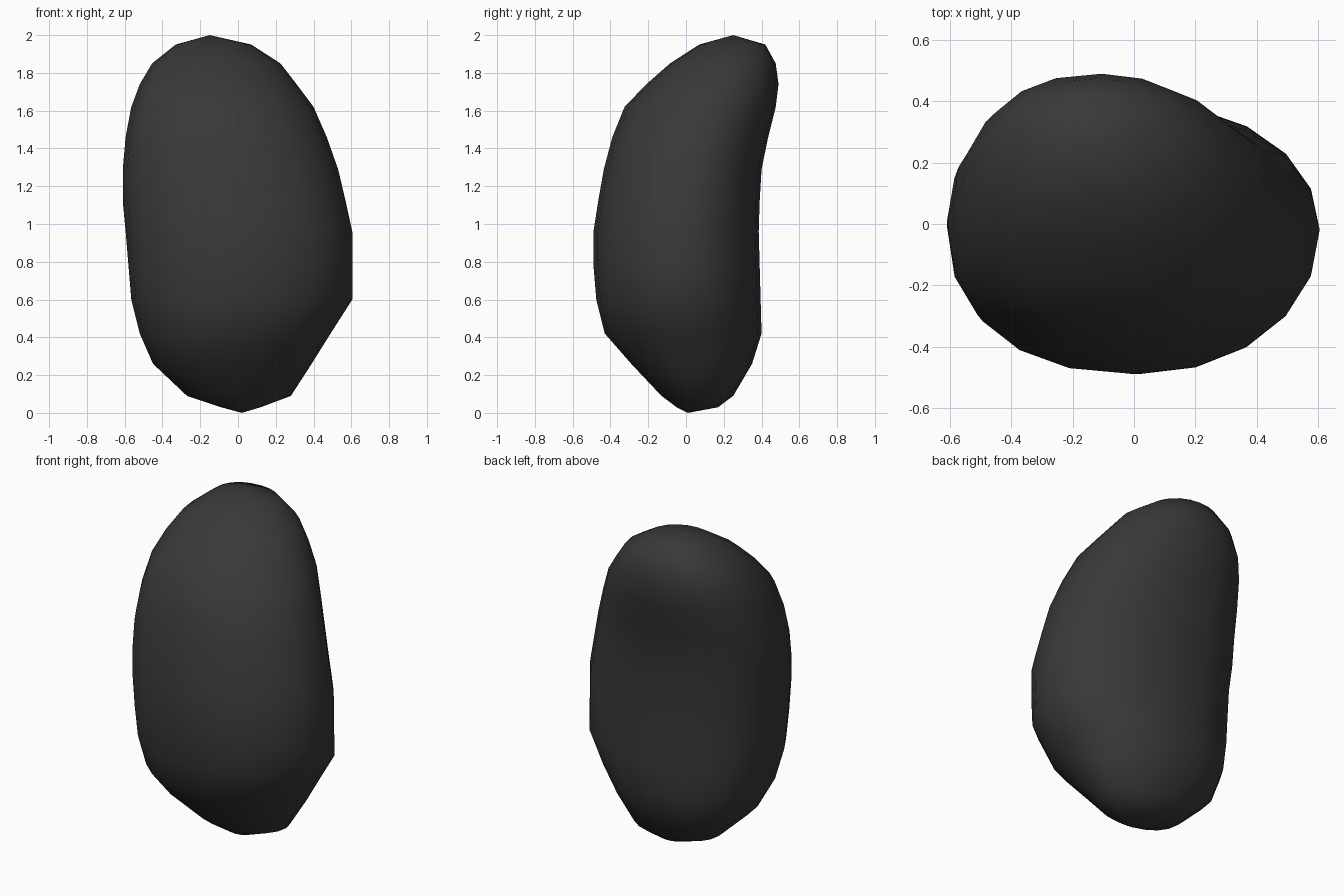
import bpy, bmesh, math

if "Cube" in bpy.data.objects:
    bpy.data.objects.remove(bpy.data.objects["Cube"])

# Cross-sections going up: z, left x, right x, front y, back y
SECTIONS = [
    (0.03, -0.09, 0.12, -0.05, 0.17),
    (0.09, -0.27, 0.28, -0.13, 0.25),
    (0.26, -0.45, 0.39, -0.29, 0.35),
    (0.42, -0.52, 0.49, -0.43, 0.40),
    (0.60, -0.565, 0.605, -0.475, 0.395),
    (0.78, -0.58, 0.605, -0.49, 0.39),
    (0.96, -0.595, 0.605, -0.49, 0.385),
    (1.12, -0.61, 0.57, -0.465, 0.39),
    (1.29, -0.61, 0.53, -0.435, 0.40),
    (1.46, -0.595, 0.47, -0.39, 0.435),
    (1.62, -0.565, 0.40, -0.325, 0.475),
    (1.74, -0.52, 0.31, -0.21, 0.49),
    (1.85, -0.455, 0.225, -0.085, 0.475),
    (1.95, -0.33, 0.07, 0.07, 0.42),
]
SIDES = 20


def spow(v, e):
    return math.copysign(abs(v) ** e, v)


def ring(bm, z, xl, xr, yf, yb):
    """Slightly squarish oval, fuller on the left side."""
    cx = (xl + xr) / 2
    cy = (yf + yb) / 2 + 0.03 * math.sin(math.pi * z / 2)
    verts = []
    for i in range(SIDES):
        a = 2 * math.pi * i / SIDES
        c, s = math.cos(a), math.sin(a)
        e = 2 / (2.3 if c < 0 else 2.05)
        x = cx + spow(c, e) * (xr - cx if c > 0 else cx - xl)
        y = cy + spow(s, e) * (yb - cy if s > 0 else cy - yf)
        verts.append(bm.verts.new((x, y, z)))
    return verts


# Bean body: lofted rings closed with a pole at each end
bm = bmesh.new()
rings = [ring(bm, *row) for row in SECTIONS]
bottom = bm.verts.new((0.02, 0.01, 0))
top = bm.verts.new((-0.15, 0.25, 2))
for i in range(SIDES):
    j = (i + 1) % SIDES
    for lo, hi in zip(rings, rings[1:]):
        bm.faces.new((lo[i], lo[j], hi[j], hi[i]))
    bm.faces.new((bottom, rings[0][j], rings[0][i]))
    bm.faces.new((top, rings[-1][i], rings[-1][j]))
bmesh.ops.recalc_face_normals(bm, faces=bm.faces)
for f in bm.faces:
    f.smooth = True
mesh = bpy.data.meshes.new("bean")
bm.to_mesh(mesh)
bm.free()
bean = bpy.data.objects.new("bean", mesh)
bpy.context.collection.objects.link(bean)

# Dark skin colour
skin = bpy.data.materials.new("dark_skin")
skin.diffuse_color = (0.04, 0.04, 0.04, 1)
skin.use_nodes = True
skin.node_tree.nodes["Principled BSDF"].inputs["Base Color"].default_value = skin.diffuse_color
mesh.materials.append(skin)
